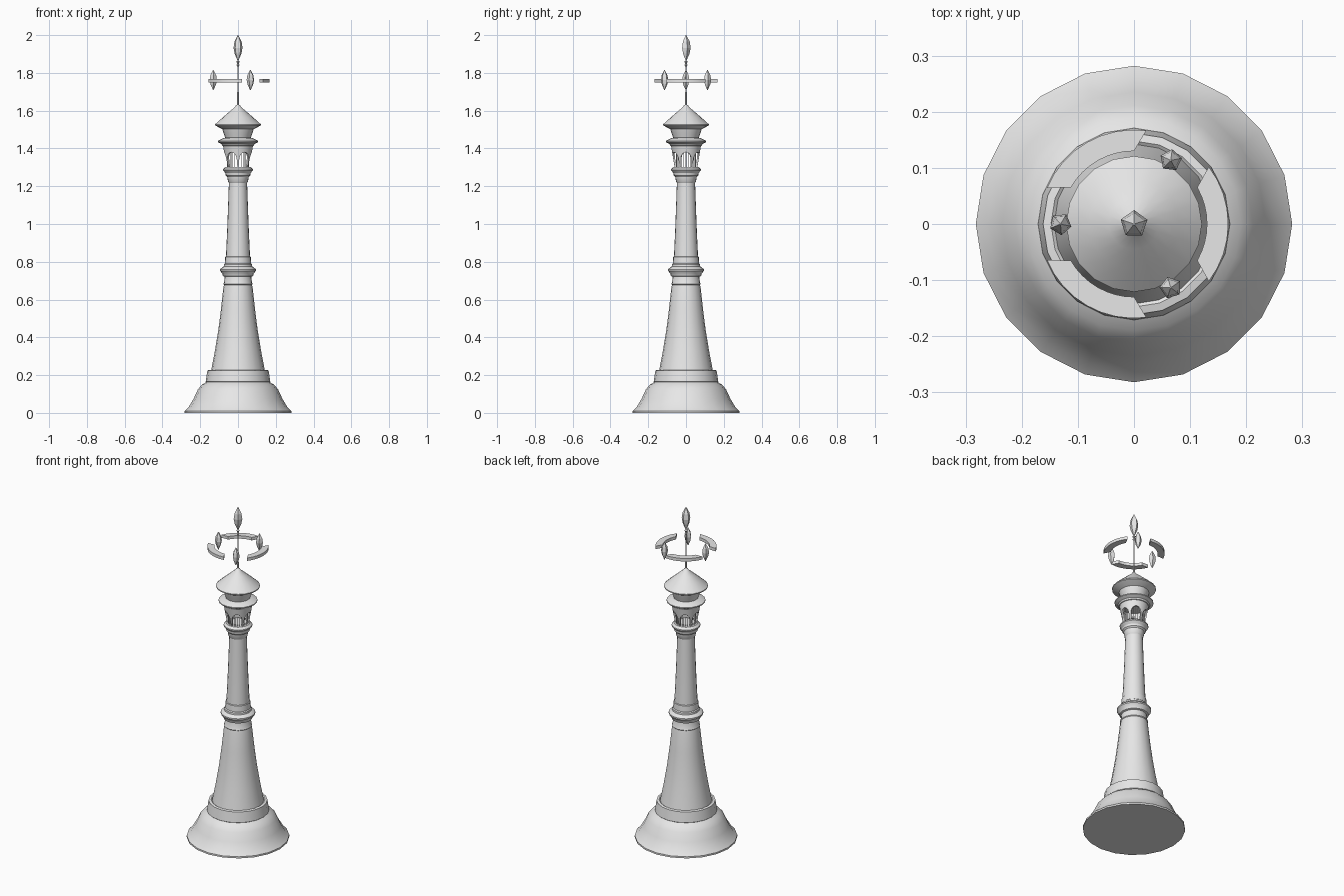
import bpy, bmesh, math
from math import sin, cos, pi, radians

if "Cube" in bpy.data.objects:
    bpy.data.objects.remove(bpy.data.objects["Cube"])

stone = bpy.data.materials.new("pale grey stone")
stone.diffuse_color = (0.8, 0.8, 0.8, 1)
stone.use_nodes = True
stone.node_tree.nodes["Principled BSDF"].inputs["Base Color"].default_value = stone.diffuse_color


def finish(name, bm, angle=30, loc=(0, 0, 0)):
    bmesh.ops.remove_doubles(bm, verts=bm.verts, dist=1e-5)
    bmesh.ops.recalc_face_normals(bm, faces=bm.faces)
    me = bpy.data.meshes.new(name)
    bm.to_mesh(me)
    bm.free()
    ob = bpy.data.objects.new(name, me)
    ob.location = loc
    me.materials.append(stone)
    bpy.context.collection.objects.link(ob)
    if angle:
        bpy.ops.object.select_all(action='DESELECT')
        ob.select_set(True)
        bpy.context.view_layer.objects.active = ob
        bpy.ops.object.shade_smooth_by_angle(angle=radians(angle))
    return ob


def lathe(name, profile, n=20, angle=30, loc=(0, 0, 0), turn=0.0):
    """Closed solid of revolution from (radius, height) pairs."""
    bm = bmesh.new()
    rings = [[bm.verts.new((r * cos(2 * pi * i / n + turn), r * sin(2 * pi * i / n + turn), z))
              for i in range(n)] for r, z in profile]
    for a, b in zip(rings, rings[1:]):
        for i in range(n):
            j = (i + 1) % n
            bm.faces.new((a[i], a[j], b[j], b[i]))
    bm.faces.new(rings[0][::-1])
    bm.faces.new(rings[-1])
    return finish(name, bm, angle, loc)


# Flared foot and the collar standing on it
lathe("base", [(.282, 0), (.282, .01), (.262, .03), (.235, .075), (.212, .125), (.19, .15), (.165, .165)])
lathe("base_collar", [(.160, .155), (.171, .165), (.162, .225), (.148, .228), (.140, .222)])

# Lower shaft, tapering along a gentle curve
lathe("lower_shaft", [(.143, .22), (.122, .33), (.104, .44), (.090, .55), (.078, .66), (.074, .68)])
lathe("lower_shaft_band", [(.072, .675), (.078, .682), (.074, .69), (.070, .73)])

# Middle ledge and short drum
lathe("middle_ledge", [(.068, .72), (.080, .725), (.083, .737), (.095, .752), (.095, .76), (.080, .773), (.07, .776)])
lathe("middle_drum", [(.076, .77), (.075, .785), (.070, .79), (.068, .825), (.060, .83)])

# Upper shaft and balcony
lathe("upper_shaft", [(.064, .825), (.058, .95), (.053, 1.08), (.048, 1.225)])
lathe("balcony", [(.046, 1.215), (.053, 1.225), (.057, 1.25), (.065, 1.258), (.067, 1.27),
                  (.079, 1.284), (.079, 1.291), (.066, 1.302)])

# Lantern wall: flaring ring with six open arches
COLS, ARCHES = 120, 6
bm = bmesh.new()
loops = []
for i in range(COLS):
    a = 2 * pi * i / COLS
    period = 2 * pi / ARCHES
    t = abs((a + period / 2) % period - period / 2) / (period * .42)
    foot = 1.30 if t > 1 else 1.335 + .045 * math.sqrt(1 - t * t)
    pts = []
    for z, thick in ((foot, 0), (1.418, 0), (1.418, .01), (foot, .01)):
        r = .060 + (z - 1.30) / .118 * .020 - thick
        pts.append(bm.verts.new((r * cos(a), r * sin(a), z)))
    loops.append(pts)
for i in range(COLS):
    p, q = loops[i], loops[(i + 1) % COLS]
    for k in range(4):
        m = (k + 1) % 4
        bm.faces.new((p[k], q[k], q[m], p[m]))
finish("lantern_arches", bm)

# Slim bars standing inside each arch
for w in range(ARCHES):
    for k in (-1, 0, 1):
        a = 2 * pi * w / ARCHES + k * radians(12)
        lathe("lantern_bar", [(.0022, 1.295), (.0022, 1.385)], 6,
              loc=(.055 * cos(a), .055 * sin(a), 0))

# Eave, neck and roof
lathe("lantern_eave", [(.070, 1.41), (.084, 1.415), (.088, 1.424), (.107, 1.434), (.107, 1.44), (.078, 1.455), (.06, 1.458)])
lathe("roof_neck", [(.066, 1.45), (.072, 1.47), (.078, 1.485), (.083, 1.502), (.07, 1.506)])
lathe("roof", [(.070, 1.497), (.085, 1.503), (.121, 1.522), (.121, 1.528), (.080, 1.565),
               (.045, 1.595), (.018, 1.618), (.009, 1.63), (.003, 1.633)], angle=35)

# Pole with a small knob
lathe("pole", [(.0045, 1.625), (.003, 1.835)], 8)
lathe("pole_knob", [(.003, 1.832), (.008, 1.842), (.004, 1.85), (.009, 1.86), (.003, 1.865)], 8)


# Floating crystals
def crystal(name, x, y, low, high, r, turn):
    h = high - low
    lathe(name, [(r * .1, low), (r * .75, low + h * .27), (r, low + h * .5),
                 (r * .8, low + h * .74), (r * .08, high)], 5, 0, (x, y, 0), turn)


crystal("top_crystal", 0, 0, 1.865, 2.0, .025, .3)
for k in range(3):
    a = pi + k * 2 * pi / 3
    crystal("ring_crystal", .131 * cos(a), .131 * sin(a), 1.71, 1.815, .020, a + .4)

# Floating ring split into three arcs with slanted ends
for k in range(3):
    bm = bmesh.new()
    secs = []
    for i in range(9):
        s = i / 4 - 1
        c = k * 2 * pi / 3
        ao, ai = c + s * radians(37.5), c + s * radians(30)
        secs.append([bm.verts.new((r * cos(a), r * sin(a), z)) for r, a, z in
                     ((.130, ai, 1.749), (.168, ao, 1.749), (.168, ao, 1.767), (.130, ai, 1.767))])
    for p, q in zip(secs, secs[1:]):
        for j in range(4):
            m = (j + 1) % 4
            bm.faces.new((p[j], p[m], q[m], q[j]))
    bm.faces.new(secs[0])
    bm.faces.new(secs[-1][::-1])
    finish("floating_arc", bm)
